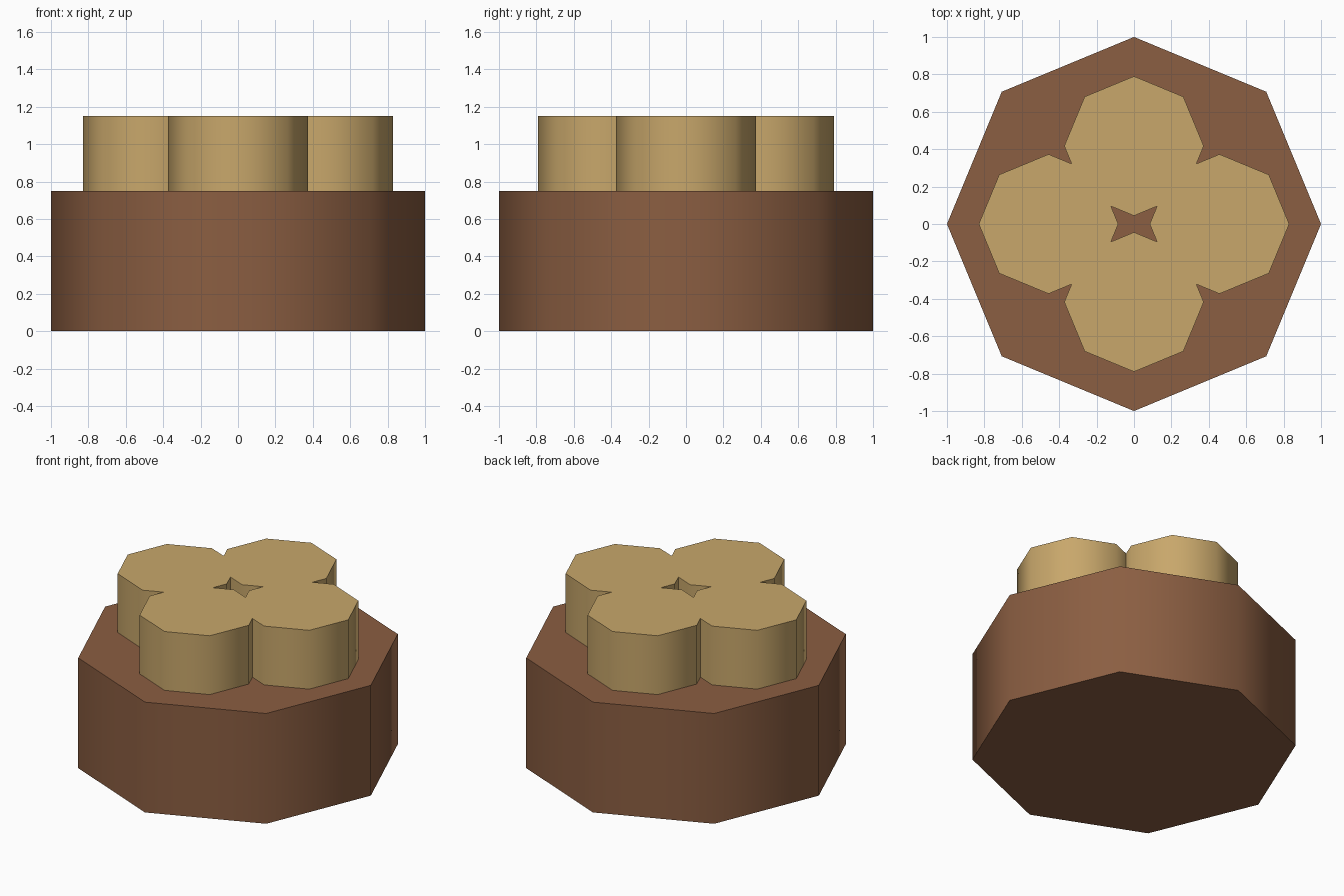
import bpy
import math

# Remove the default cube
cube = bpy.data.objects.get("Cube")
if cube:
    bpy.data.objects.remove(cube, do_unlink=True)


def material(name, rgb):
    mat = bpy.data.materials.new(name)
    mat.use_nodes = True
    colour = (*rgb, 1)
    mat.diffuse_color = colour
    bsdf = next(n for n in mat.node_tree.nodes if n.type == 'BSDF_PRINCIPLED')
    bsdf.inputs["Base Color"].default_value = colour
    return mat


def octagon(name, x, y, radius, bottom, top, mat):
    """Eight-sided drum with corners on the axes and smooth sides."""
    bpy.ops.mesh.primitive_cylinder_add(
        vertices=8, radius=radius, depth=top - bottom,
        location=(x, y, (bottom + top) / 2))
    obj = bpy.context.object
    obj.name = name
    obj.data.materials.append(mat)
    bpy.ops.object.shade_smooth_by_angle(angle=math.radians(60))
    return obj


brown = material("brown", (0.258, 0.112, 0.054))
tan = material("tan", (0.578, 0.387, 0.147))

BASE_TOP, LOBE_TOP = 0.75, 1.15
LOBE_RADIUS = 0.373

# Base block
octagon("base", 0, 0, 1, 0, BASE_TOP, brown)

# Four overlapping lobes, leaving a small star-shaped gap in the middle
lobes = {"left": (0.457, 0), "right": (-0.457, 0),
         "back": (0, 0.417), "front": (0, -0.417)}
for side, (x, y) in lobes.items():
    octagon(side + "_lobe", x, y, LOBE_RADIUS, BASE_TOP, LOBE_TOP, tan)
